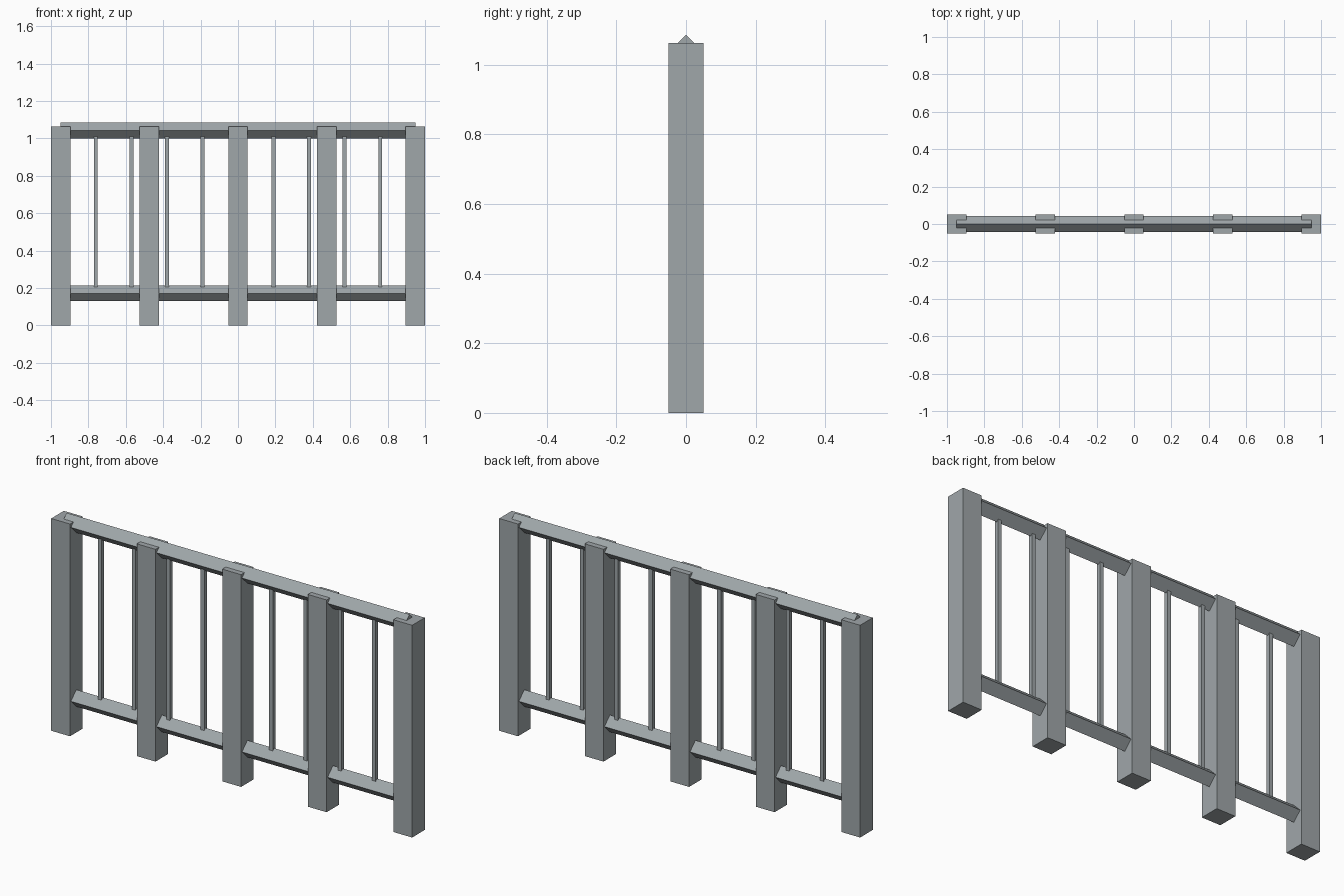
import bpy
from math import radians

if "Cube" in bpy.data.objects:
    bpy.data.objects.remove(bpy.data.objects["Cube"])

# Blue-grey paint
paint = bpy.data.materials.new("grey_paint")
paint.diffuse_color = (0.35, 0.385, 0.40, 1)
paint.use_nodes = True
paint.node_tree.nodes["Principled BSDF"].inputs["Base Color"].default_value = paint.diffuse_color


def box(name, size, loc):
    bpy.ops.mesh.primitive_cube_add(size=1, location=loc)
    ob = bpy.context.object
    ob.name = name
    ob.scale = size
    bpy.ops.object.transform_apply(location=False, rotation=False, scale=True)
    ob.data.materials.append(paint)
    return ob


TOP_Z, LOW_Z = 1.043, 0.172

# Rectangular posts
for i in range(5):
    box(f"post_{i + 1}", (0.104, 0.1, 1.063), (-0.948 + 0.474 * i, 0, 0.5315))

# Rails: square bars turned on edge, running through the posts
for name, z in (("top_rail", TOP_Z), ("bottom_rail", LOW_Z)):
    rail = box(name, (1.9, 0.06, 0.06), (0, 0, z))
    rail.rotation_euler.x = radians(45)

# Thin square balusters between the rails (the middle position is taken by a post)
for i in (-4, -3, -2, -1, 1, 2, 3, 4):
    box(f"baluster_{i + 5}", (0.02, 0.02, TOP_Z - LOW_Z),
        (0.19 * i, 0, (TOP_Z + LOW_Z) / 2))
